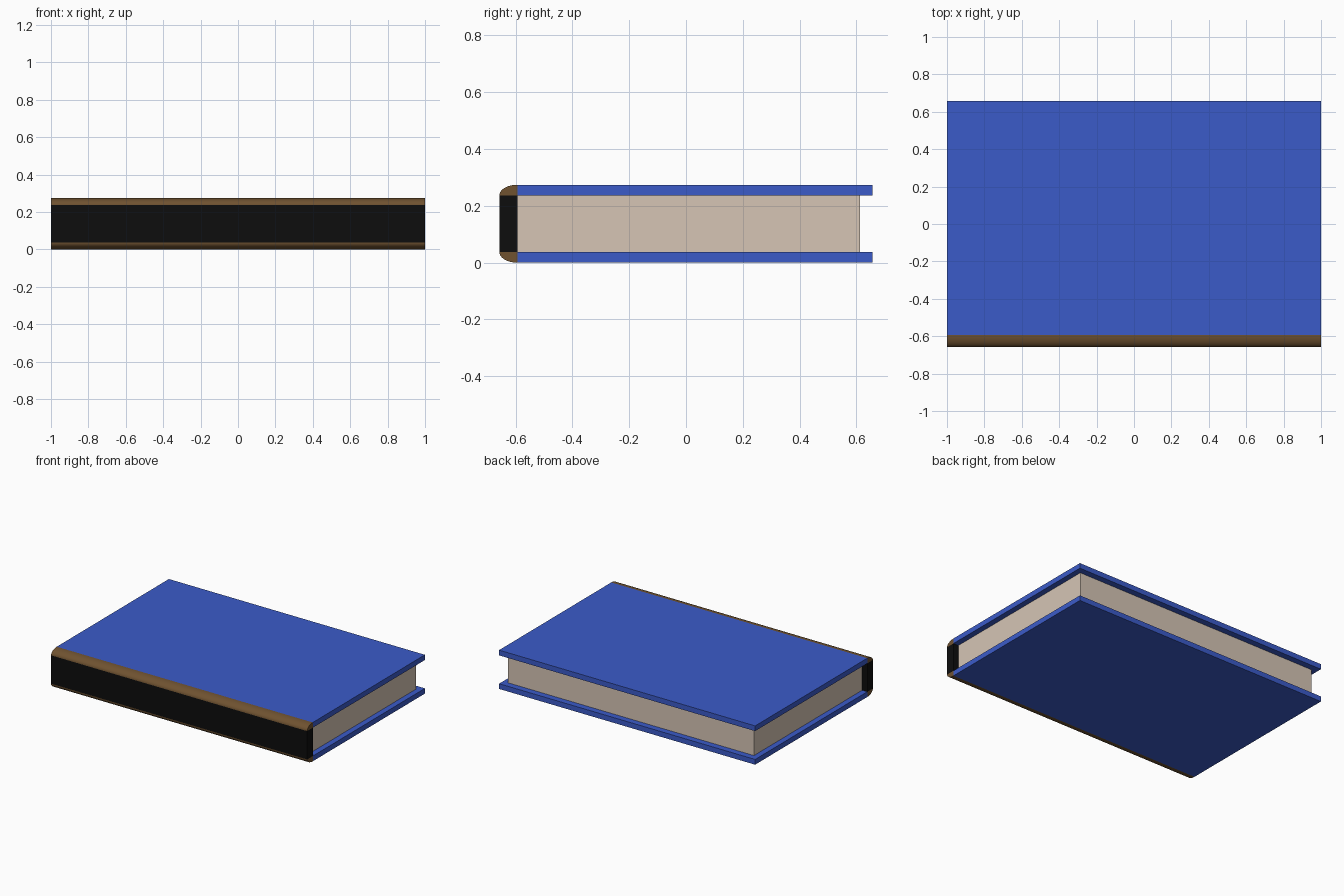
import bpy, math

if "Cube" in bpy.data.objects:
    bpy.data.objects.remove(bpy.data.objects["Cube"])

Y, H = 0.657, 0.274          # half depth and total height
T = 0.037                    # cover thickness
HINGE = -0.594               # where covers and pages meet the spine


def material(name, rgb):
    m = bpy.data.materials.new(name)
    m.diffuse_color = (*rgb, 1)
    m.use_nodes = True
    m.node_tree.nodes["Principled BSDF"].inputs["Base Color"].default_value = m.diffuse_color
    return m


blue = material("blue_cover", (0.044, 0.105, 0.584))
paper = material("paper", (0.67, 0.56, 0.46))
brown = material("brown_leather", (0.16, 0.085, 0.03))
black = material("black_leather", (0.004, 0.004, 0.004))


def extrude(name, profile, half_x, mat):
    """Extrude a (y, z) profile along x, centred on x = 0."""
    n = len(profile)
    verts = [(x, y, z) for x in (half_x, -half_x) for y, z in profile]
    faces = [list(range(n)), list(range(2 * n - 1, n - 1, -1))]
    faces += [(i, i + n, (i + 1) % n + n, (i + 1) % n) for i in range(n)]
    mesh = bpy.data.meshes.new(name)
    mesh.from_pydata(verts, [], faces)
    mesh.materials.append(mat)
    obj = bpy.data.objects.new(name, mesh)
    bpy.context.collection.objects.link(obj)
    return obj


def rect(y0, y1, z0, z1):
    return [(y0, z0), (y1, z0), (y1, z1), (y0, z1)]


# Page block, inset from the cover edges
extrude("pages", rect(HINGE, 0.613, T, H - T), 0.96, paper)

# Flat black back of the spine
extrude("spine", rect(-Y, HINGE, T, H - T), 1, black)

# Upper rounded spine edge: quarter ellipse
top_edge = [(HINGE, H - T)]
for i in range(13):
    a = math.pi / 2 * (1 + i / 12)
    top_edge.append((HINGE + (Y + HINGE) * math.cos(a), H - T + T * math.sin(a)))
bottom_edge = [(y, H - z) for y, z in reversed(top_edge)]

# Cover boards and rounded spine edges, top and bottom
for side, edge, z0 in (("top", top_edge, H - T), ("bottom", bottom_edge, 0)):
    extrude(side + "_cover", rect(HINGE, Y, z0, z0 + T), 1, blue)
    obj = extrude(side + "_spine_edge", edge, 1, brown)
    bpy.ops.object.select_all(action='DESELECT')
    obj.select_set(True)
    bpy.context.view_layer.objects.active = obj
    bpy.ops.object.shade_smooth_by_angle(angle=math.radians(35))
